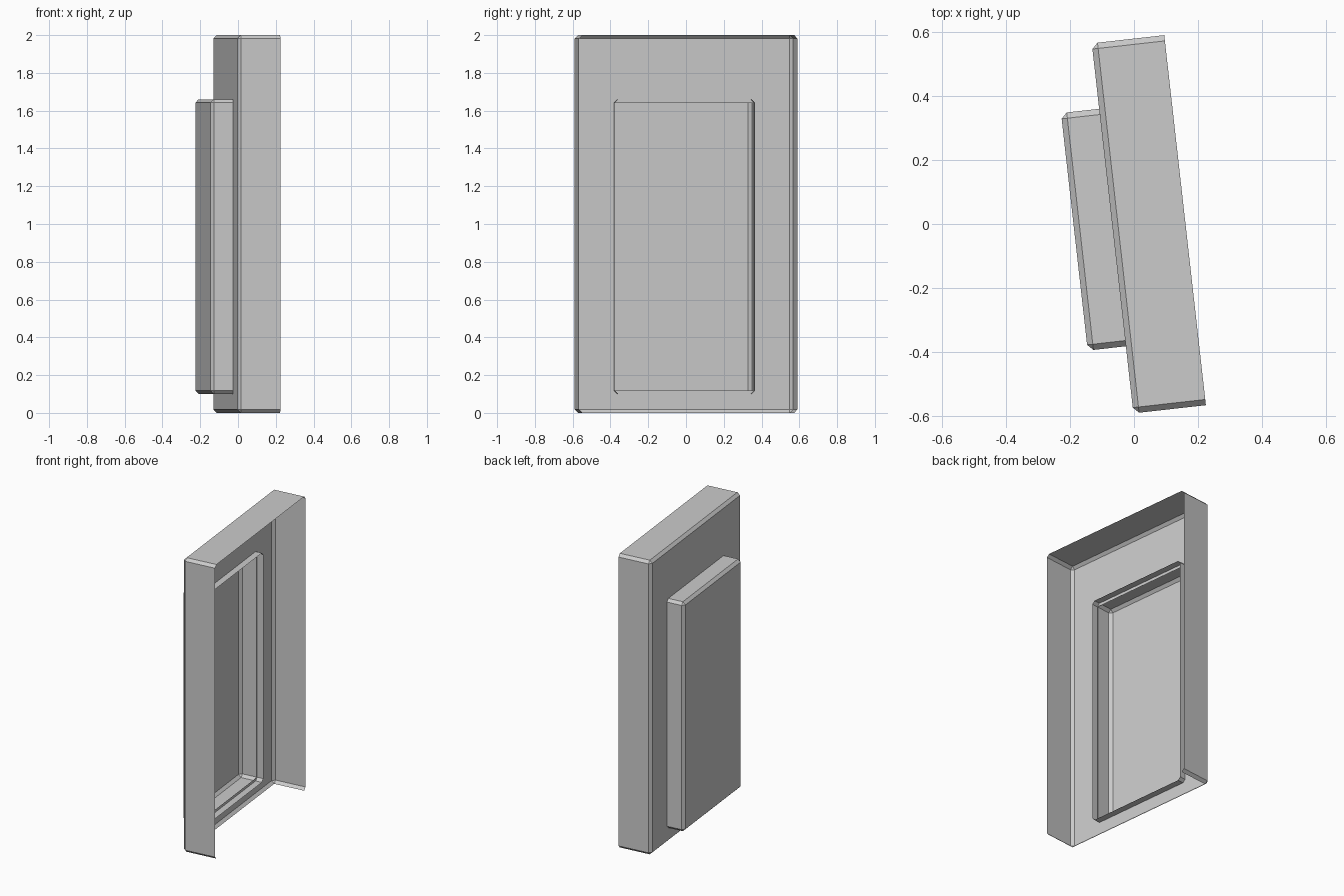
import bpy, bmesh, math

if "Cube" in bpy.data.objects:
    bpy.data.objects.remove(bpy.data.objects["Cube"])

TURN = math.radians(6.42)   # the whole unit is turned slightly about z
CHAMFER = 0.018


def open_tray(name, x, y, z, drop_floor=False, hole=None):
    """Chamfered box open towards +x; optional rectangular hole in its back plate."""
    bm = bmesh.new()
    bmesh.ops.create_cube(bm, size=1)
    for v in bm.verts:
        v.co = [r[0] if c < 0 else r[1] for c, r in zip(v.co, (x, y, z))]
    bm.normal_update()
    bmesh.ops.delete(bm, geom=[f for f in bm.faces if f.normal.x > 0.9], context='FACES_ONLY')
    edges = [e for e in bm.edges if not e.is_boundary]
    bmesh.ops.bevel(bm, geom=edges, offset=CHAMFER, offset_type='OFFSET',
                    segments=1, profile=0.5, affect='EDGES')
    bm.normal_update()
    if drop_floor:
        bmesh.ops.delete(bm, geom=[f for f in bm.faces if f.normal.z < -0.9], context='FACES_ONLY')
    if hole:
        plate = [f for f in bm.faces if f.normal.x < -0.9][0]
        outer = sorted(plate.verts, key=lambda v: math.atan2(v.co.z - 1, v.co.y))
        (y0, y1), (z0, z1) = hole
        inner = [bm.verts.new((x[0], *p)) for p in ((y0, z0), (y1, z0), (y1, z1), (y0, z1))]
        bmesh.ops.delete(bm, geom=[plate], context='FACES_ONLY')
        for i in range(4):
            j = (i + 1) % 4
            bm.faces.new((inner[i], inner[j], outer[j], outer[i]))
    mesh = bpy.data.meshes.new(name)
    bm.to_mesh(mesh)
    bm.free()
    ob = bpy.data.objects.new(name, mesh)
    ob.rotation_euler.z = TURN
    bpy.context.collection.objects.link(ob)
    return ob


# outer frame: open at the back and underneath, with an opening for the panel
open_tray("frame", (-0.068, 0.160), (-0.588, 0.576), (0.0, 2.0),
          drop_floor=True, hole=((-0.373, 0.366), (0.118, 1.64)))

# raised panel: passes through the plate and stands proud on both sides
open_tray("panel", (-0.188, -0.024), (-0.377, 0.370), (0.10, 1.66))
